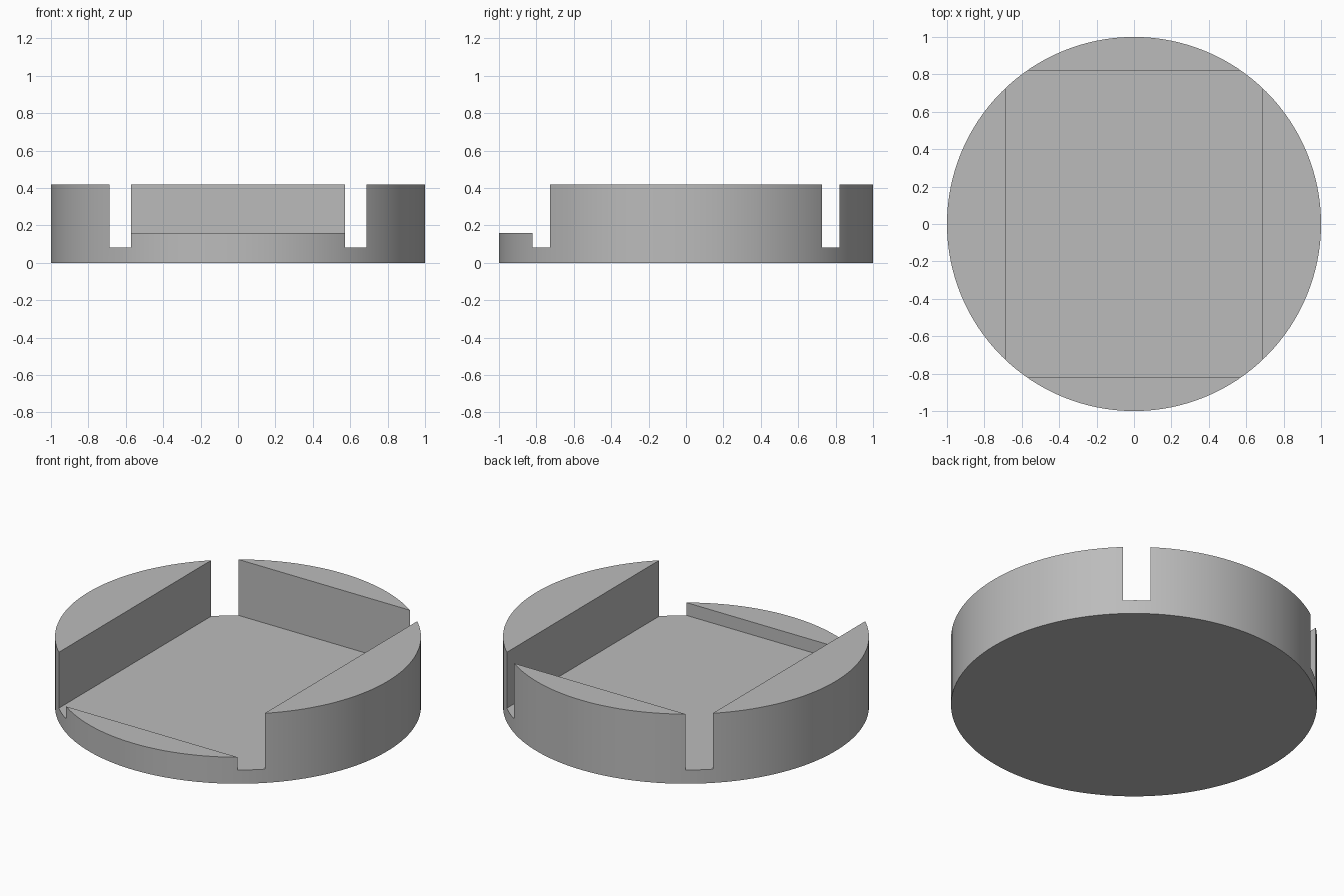
import bpy, bmesh, math
from mathutils import Vector

default = bpy.data.objects.get("Cube")
if default:
    bpy.data.objects.remove(default, do_unlink=True)

RADIUS, BASE, TALL, LOW = 1.0, 0.083, 0.42, 0.16
SIDE, END = 0.687, 0.82

grey = bpy.data.materials.new("plain grey")
grey.use_nodes = True
colour = (0.5, 0.5, 0.5, 1)
grey.diffuse_color = colour
grey.node_tree.nodes["Principled BSDF"].inputs["Base Color"].default_value = colour

# Round base plate
bm = bmesh.new()
bmesh.ops.create_cone(bm, cap_ends=True, segments=128, radius1=RADIUS,
                      radius2=RADIUS, depth=BASE)
bmesh.ops.translate(bm, verts=bm.verts, vec=(0, 0, BASE / 2))


def top_faces():
    bm.normal_update()
    return [f for f in bm.faces if f.normal.z > 0.9]


# Rim segments: outward direction, distance of the inner wall, height
walls = [(Vector((1, 0, 0)), SIDE, TALL), (Vector((-1, 0, 0)), SIDE, TALL),
         (Vector((0, 1, 0)), END, TALL), (Vector((0, -1, 0)), END, LOW)]

# Score the four chords into the top of the plate
for out, dist, height in walls:
    faces = top_faces()
    geom = set(faces)
    for f in faces:
        geom.update(f.edges, f.verts)
    bmesh.ops.bisect_plane(bm, geom=list(geom), plane_co=out * dist, plane_no=out)

# Raise each segment outside its chord
for out, dist, height in walls:
    segment = [f for f in top_faces() if f.calc_center_median().dot(out) > dist]
    raised = bmesh.ops.extrude_discrete_faces(bm, faces=segment)["faces"]
    verts = {v for f in raised for v in f.verts}
    bmesh.ops.translate(bm, verts=list(verts), vec=(0, 0, height - BASE))

bmesh.ops.recalc_face_normals(bm, faces=bm.faces)
mesh = bpy.data.meshes.new("round_tray")
bm.to_mesh(mesh)
bm.free()
mesh.materials.append(grey)
tray = bpy.data.objects.new("round_tray", mesh)
bpy.context.collection.objects.link(tray)

# Smooth rim with sharp edges kept
bpy.context.view_layer.objects.active = tray
tray.select_set(True)
bpy.ops.object.shade_smooth_by_angle(angle=math.radians(30))
